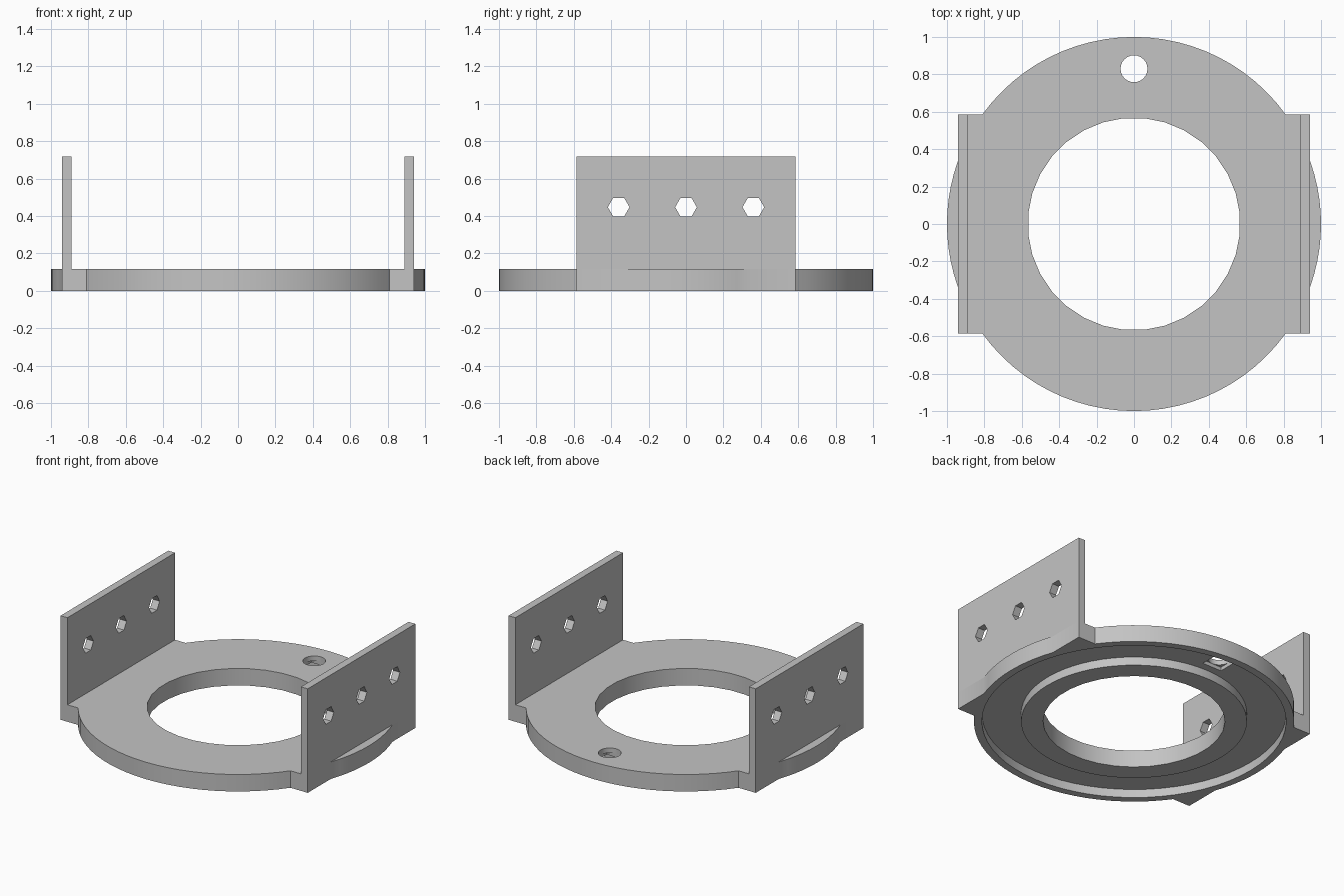
import bpy, bmesh, math
from mathutils import Matrix

cube = bpy.data.objects.get("Cube")
if cube:
    bpy.data.objects.remove(cube, do_unlink=True)

THICK, HEIGHT = 0.117, 0.717      # base thickness, total height
SIDE, WALL, DEPTH = 0.942, 0.052, 0.586  # outer x of walls, wall thickness, half depth
GROOVE = 0.058                    # underside groove depth

grey = bpy.data.materials.new("plain_grey")
grey.use_nodes = True
grey.diffuse_color = (0.55, 0.55, 0.55, 1)
grey.node_tree.nodes["Principled BSDF"].inputs["Base Color"].default_value = (0.55, 0.55, 0.55, 1)


def prism(name, points, z0, z1, matrix=Matrix()):
    """Extrude a closed outline from z0 to z1, then place it."""
    bm = bmesh.new()
    face = bm.faces.new([bm.verts.new((x, y, z0)) for x, y in points])
    moved = bmesh.ops.extrude_face_region(bm, geom=[face])["geom"]
    bmesh.ops.translate(bm, vec=(0, 0, z1 - z0),
                        verts=[v for v in moved if isinstance(v, bmesh.types.BMVert)])
    bmesh.ops.transform(bm, matrix=matrix, verts=bm.verts)
    bmesh.ops.recalc_face_normals(bm, faces=bm.faces)
    mesh = bpy.data.meshes.new(name)
    bm.to_mesh(mesh)
    bm.free()
    mesh.materials.append(grey)
    obj = bpy.data.objects.new(name, mesh)
    bpy.context.collection.objects.link(obj)
    return obj


def circle(radius, sides, start=0.0, cx=0.0, cy=0.0):
    step = math.tau / sides
    return [(cx + radius * math.cos((i + start) * step),
             cy + radius * math.sin((i + start) * step)) for i in range(sides)]


def rect(x0, x1, y0, y1):
    return [(x0, y0), (x1, y0), (x1, y1), (x0, y1)]


def arc(a, b, steps):
    return [(math.cos(a + (b - a) * i / steps), math.sin(a + (b - a) * i / steps))
            for i in range(steps + 1)]


def cut(target, cutter):
    """Subtract the cutter for good and delete it."""
    cutter.hide_render = True
    mod = target.modifiers.new("cut", "BOOLEAN")
    mod.operation, mod.solver, mod.object = "DIFFERENCE", "EXACT", cutter
    bpy.context.view_layer.update()
    graph = bpy.context.evaluated_depsgraph_get()
    mesh = bpy.data.meshes.new_from_object(target.evaluated_get(graph))
    target.modifiers.clear()
    target.data = mesh
    bpy.data.objects.remove(cutter, do_unlink=True)


def smooth(obj):
    bpy.ops.object.select_all(action="DESELECT")
    obj.select_set(True)
    bpy.context.view_layer.objects.active = obj
    bpy.ops.object.shade_smooth_by_angle(angle=math.radians(30))


# Base outline: a disc with a square-cornered shoulder in each quarter
quarter = (arc(0, math.acos(SIDE), 5) + [(SIDE, DEPTH)]
           + arc(math.asin(DEPTH), math.pi / 2, 12))
half = quarter + [(-x, y) for x, y in reversed(quarter[:-1])]
outline = half + [(x, -y) for x, y in half[-2:0:-1]]
base = prism("base_ring", outline, 0, THICK)

# Round underside groove between the inner lip and the outer rim
groove = prism("groove_cutter", circle(0.95, 64), -0.1, GROOVE)
cut(groove, prism("lip_cutter", circle(0.705, 64), -0.2, 0.2))
cut(base, groove)

# Central opening, small round hole at the back and its square recess below
cut(base, prism("opening_cutter", circle(0.568, 32, 0.5), -0.2, 0.3))
cut(base, prism("pin_cutter", circle(0.072, 24, cy=0.83), -0.2, 0.3))
cut(base, prism("recess_cutter", rect(-0.073, 0.073, 0.757, 0.903), -0.2, GROOVE + 0.025))
smooth(base)

# Upright side walls, each with three hexagonal holes
for side, name in ((1, "left_wall"), (-1, "right_wall")):
    x0, x1 = sorted((side * SIDE, side * (SIDE - WALL)))
    wall = prism(name, rect(x0, x1, -DEPTH, DEPTH), THICK, HEIGHT)
    for y in (-0.36, 0, 0.36):
        place = Matrix.Translation((0, y, 0.447)) @ Matrix.Rotation(math.pi / 2, 4, "Y")
        cut(wall, prism("hex_cutter", circle(0.058, 6, 0.5), x0 - 0.1, x1 + 0.1, place))
